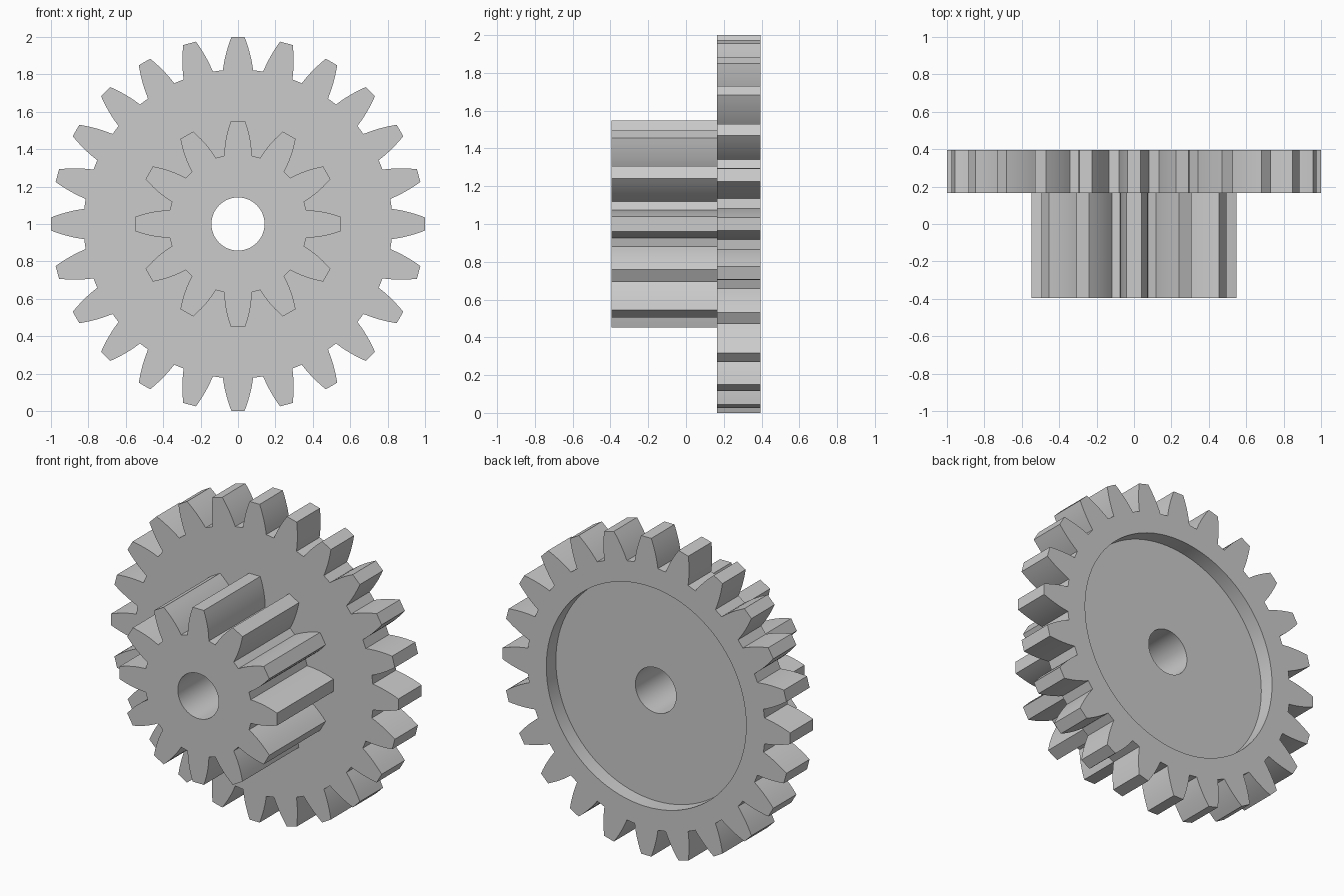
import bpy, bmesh
from math import sin, cos, pi, radians

if "Cube" in bpy.data.objects:
    bpy.data.objects.remove(bpy.data.objects["Cube"])

CZ = 1.0  # height of the gear axis
bm = bmesh.new()


def gear_profile(teeth, rows, steps=6):
    """Closed outline; rows = (height, half width) at root, middle and tip of a tooth."""
    (r0, w0), (r1, w1), (r2, w2) = rows
    flank = []
    for i in range(steps + 1):
        r = r0 + (r2 - r0) * i / steps
        w = (w0 * (r - r1) * (r - r2) / ((r0 - r1) * (r0 - r2))
             + w1 * (r - r0) * (r - r2) / ((r1 - r0) * (r1 - r2))
             + w2 * (r - r0) * (r - r1) / ((r2 - r0) * (r2 - r1)))
        flank.append((w, r))
    tooth = [(-w, r) for w, r in flank] + flank[::-1]
    pts = []
    for k in range(teeth):
        a = 2 * pi * k / teeth
        pts += [(x * cos(a) + z * sin(a), z * cos(a) - x * sin(a)) for x, z in tooth]
    return pts


def circle(radius, n):
    return [(radius * sin(2 * pi * i / n), radius * cos(2 * pi * i / n)) for i in range(n)]


def loop(pts, y):
    verts = [bm.verts.new((x, y, CZ + z)) for x, z in pts]
    edges = [bm.edges.new((verts[i - 1], verts[i])) for i in range(len(verts))]
    return verts, edges


def wall(a, b):
    for i in range(len(a[0])):
        bm.faces.new((a[0][i - 1], a[0][i], b[0][i], b[0][i - 1]))


def annulus(a, b, ny):
    bmesh.ops.triangle_fill(bm, edges=a[1] + b[1], use_beauty=True, normal=(0, ny, 0))


pinion = gear_profile(12, [(0.365, 0.074), (0.467, 0.062), (0.548, 0.039)])
wheel = gear_profile(24, [(0.822, 0.081), (0.918, 0.062), (1.0, 0.035)])
bore, recess = circle(0.142, 64), circle(0.695, 96)

# Edge loops from front to back
bore_front, bore_back = loop(bore, -0.395), loop(bore, 0.30)
pinion_front, pinion_back = loop(pinion, -0.395), loop(pinion, 0.165)
wheel_front, wheel_back = loop(wheel, 0.165), loop(wheel, 0.395)
recess_rim, recess_floor = loop(recess, 0.395), loop(recess, 0.30)

# Flat faces
annulus(bore_front, pinion_front, -1)
annulus(pinion_back, wheel_front, -1)
annulus(wheel_back, recess_rim, 1)
annulus(recess_floor, bore_back, 1)

# Toothed rims, recess wall and bore
wall(pinion_front, pinion_back)
wall(wheel_front, wheel_back)
wall(recess_rim, recess_floor)
wall(bore_front, bore_back)

bmesh.ops.recalc_face_normals(bm, faces=bm.faces[:])
mesh = bpy.data.meshes.new("compound_gear")
bm.to_mesh(mesh)
bm.free()
gear = bpy.data.objects.new("compound_gear", mesh)
bpy.context.collection.objects.link(gear)
bpy.context.view_layer.objects.active = gear
gear.select_set(True)
bpy.ops.object.shade_smooth_by_angle(angle=radians(20))
